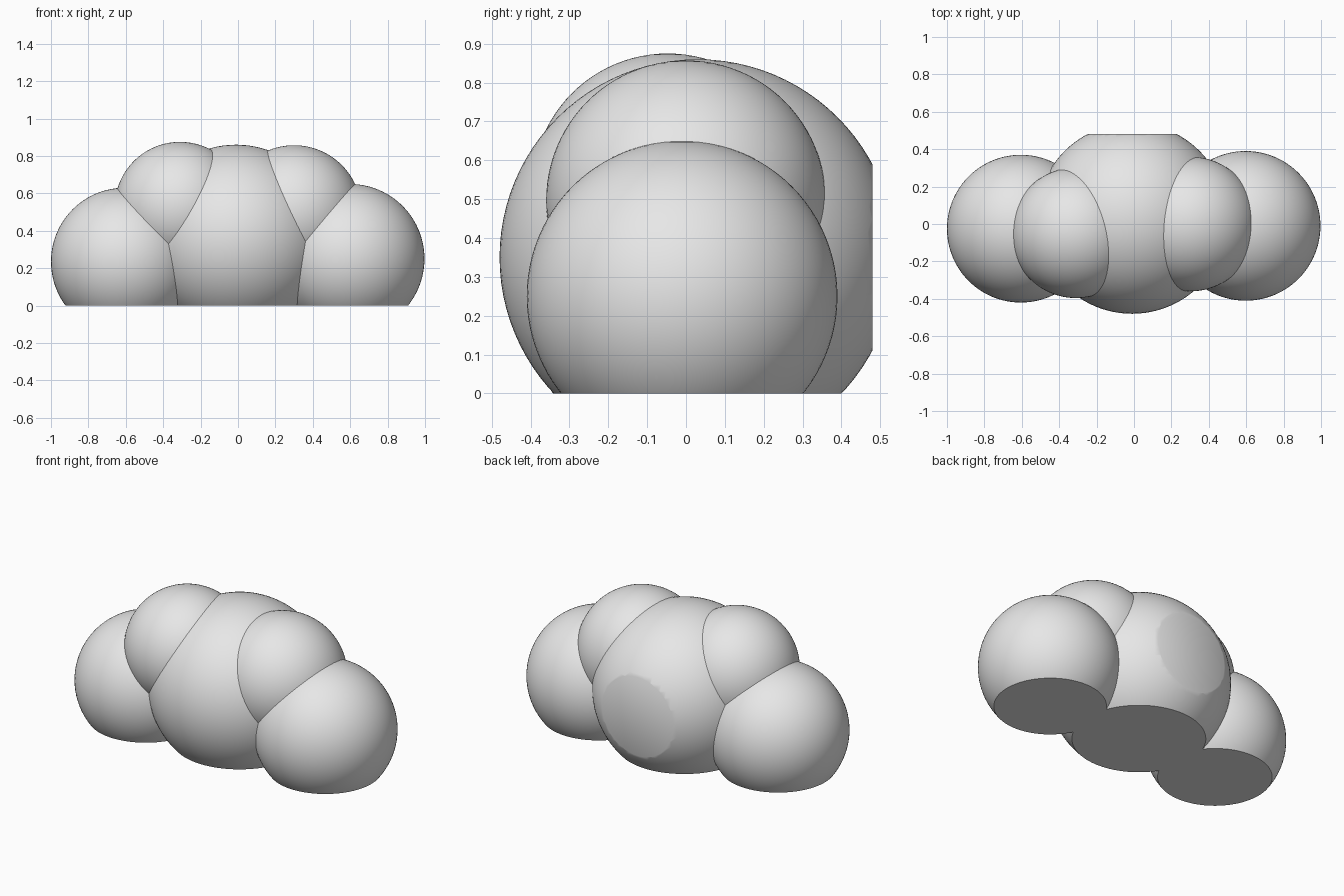
import bpy, bmesh
from math import radians
from mathutils import Vector

cube = bpy.data.objects.get("Cube")
if cube:
    bpy.data.objects.remove(cube, do_unlink=True)

# Single flat colour
grey = bpy.data.materials.new("light_grey")
grey.use_nodes = True
colour = (0.8, 0.8, 0.8, 1.0)
grey.diffuse_color = colour
grey.node_tree.nodes["Principled BSDF"].inputs["Base Color"].default_value = colour

FLOOR = (Vector((0, 0, 0)), Vector((0, 0, -1)))
BACK = (Vector((0, 0.48, 0)), Vector((0, 1, 0)))


def puff(name, centre, radius, cuts=()):
    """Smooth ball, sliced flat by each (point, outward normal) plane."""
    bm = bmesh.new()
    bmesh.ops.create_uvsphere(bm, u_segments=96, v_segments=48, radius=radius)
    bmesh.ops.translate(bm, verts=bm.verts, vec=centre)
    for point, normal in cuts:
        cut = bmesh.ops.bisect_plane(
            bm, geom=bm.verts[:] + bm.edges[:] + bm.faces[:], dist=1e-5,
            plane_co=point, plane_no=normal, clear_outer=True)
        rim = [g for g in cut["geom_cut"] if isinstance(g, bmesh.types.BMEdge)]
        bmesh.ops.holes_fill(bm, edges=rim, sides=0)
    bmesh.ops.recalc_face_normals(bm, faces=bm.faces)
    for face in bm.faces:
        face.smooth = True
    mesh = bpy.data.meshes.new(name)
    bm.to_mesh(mesh)
    bm.free()
    mesh.set_sharp_from_angle(angle=radians(30))
    mesh.materials.append(grey)
    obj = bpy.data.objects.new(name, mesh)
    bpy.context.collection.objects.link(obj)
    return obj


# Large middle puff, flat underneath and at the back
puff("centre_puff", (-0.01, 0.03, 0.35), 0.51, (FLOOR, BACK))

# Side puffs resting on the ground
puff("left_side_puff", (0.597, -0.01, 0.25), 0.40, (FLOOR,))
puff("right_side_puff", (-0.605, -0.025, 0.235), 0.395, (FLOOR,))

# Upper puffs on the shoulders
puff("left_top_puff", (0.30, 0.0, 0.497), 0.36)
puff("right_top_puff", (-0.31, -0.047, 0.526), 0.349)
